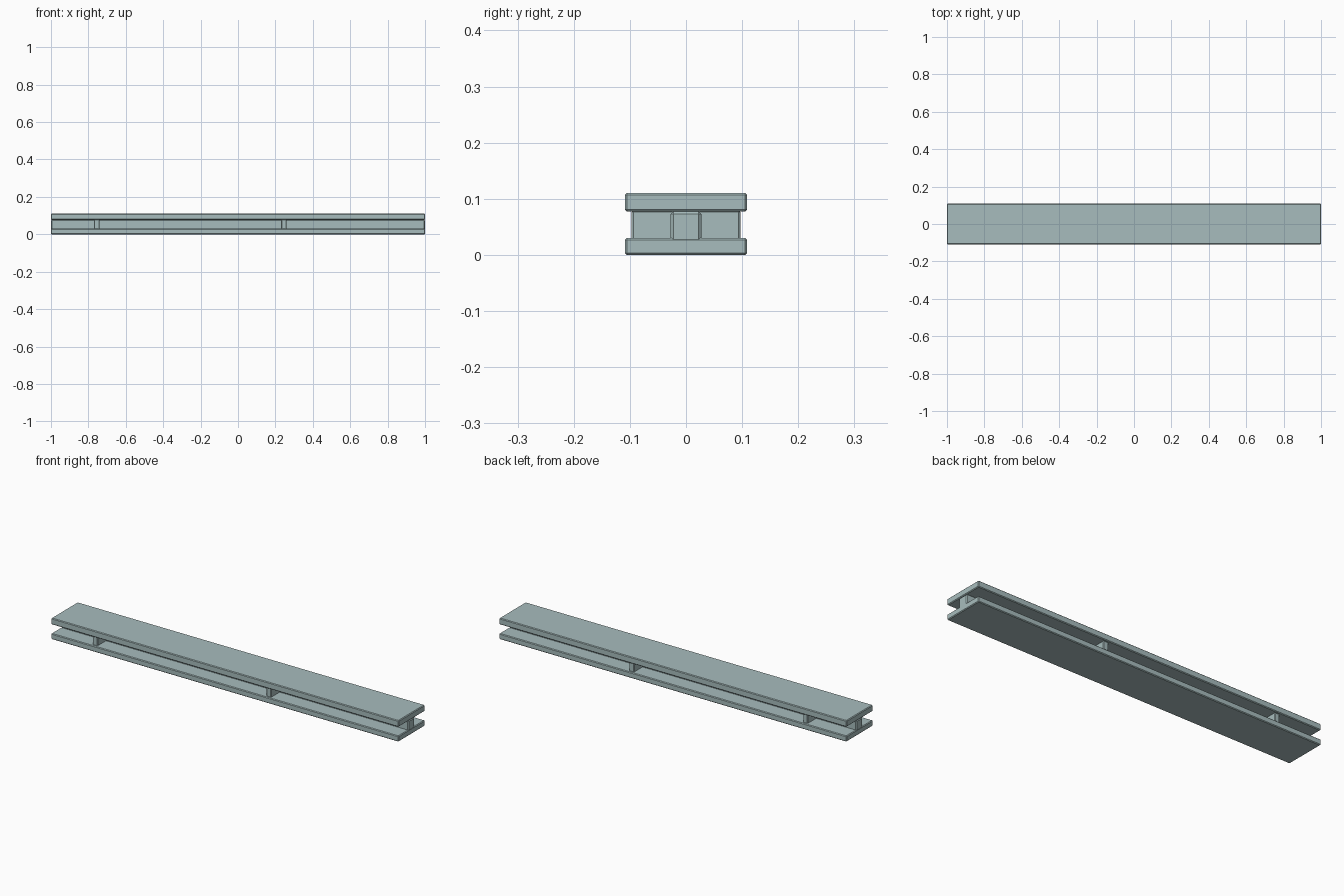
import bpy, bmesh

if "Cube" in bpy.data.objects:
    bpy.data.objects.remove(bpy.data.objects["Cube"])

# Blue-grey painted steel
steel = bpy.data.materials.new("painted_steel")
steel.diffuse_color = (0.388, 0.505, 0.51, 1)
steel.use_nodes = True
steel.node_tree.nodes["Principled BSDF"].inputs["Base Color"].default_value = steel.diffuse_color


def bevelled_box(name, center, size, bevel):
    """Box with a small single-segment chamfer on every edge."""
    bm = bmesh.new()
    bmesh.ops.create_cube(bm, size=1)
    for v in bm.verts:
        v.co = [c + k * s for c, k, s in zip(center, v.co, size)]
    bmesh.ops.bevel(bm, geom=bm.edges[:], offset=bevel, segments=1,
                    profile=0.5, affect='EDGES')
    mesh = bpy.data.meshes.new(name)
    bm.to_mesh(mesh)
    bm.free()
    mesh.materials.append(steel)
    ob = bpy.data.objects.new(name, mesh)
    bpy.context.collection.objects.link(ob)
    return ob


# Bottom and top flanges
bevelled_box("bottom_flange", (0, 0, 0.015), (2, 0.218, 0.030), 0.0035)
bevelled_box("top_flange", (0, 0, 0.0935), (2, 0.218, 0.033), 0.0035)

# Central web, let into the bottom flange and meeting the top one
bevelled_box("web", (0, 0, 0.04975), (1.998, 0.055, 0.0555), 0.005)

# Cross stiffeners between the flanges
for i, x in enumerate((-0.755, 0.245)):
    bevelled_box(f"stiffener_{i + 1}", (x, 0, 0.0525), (0.028, 0.194, 0.054), 0.003)
